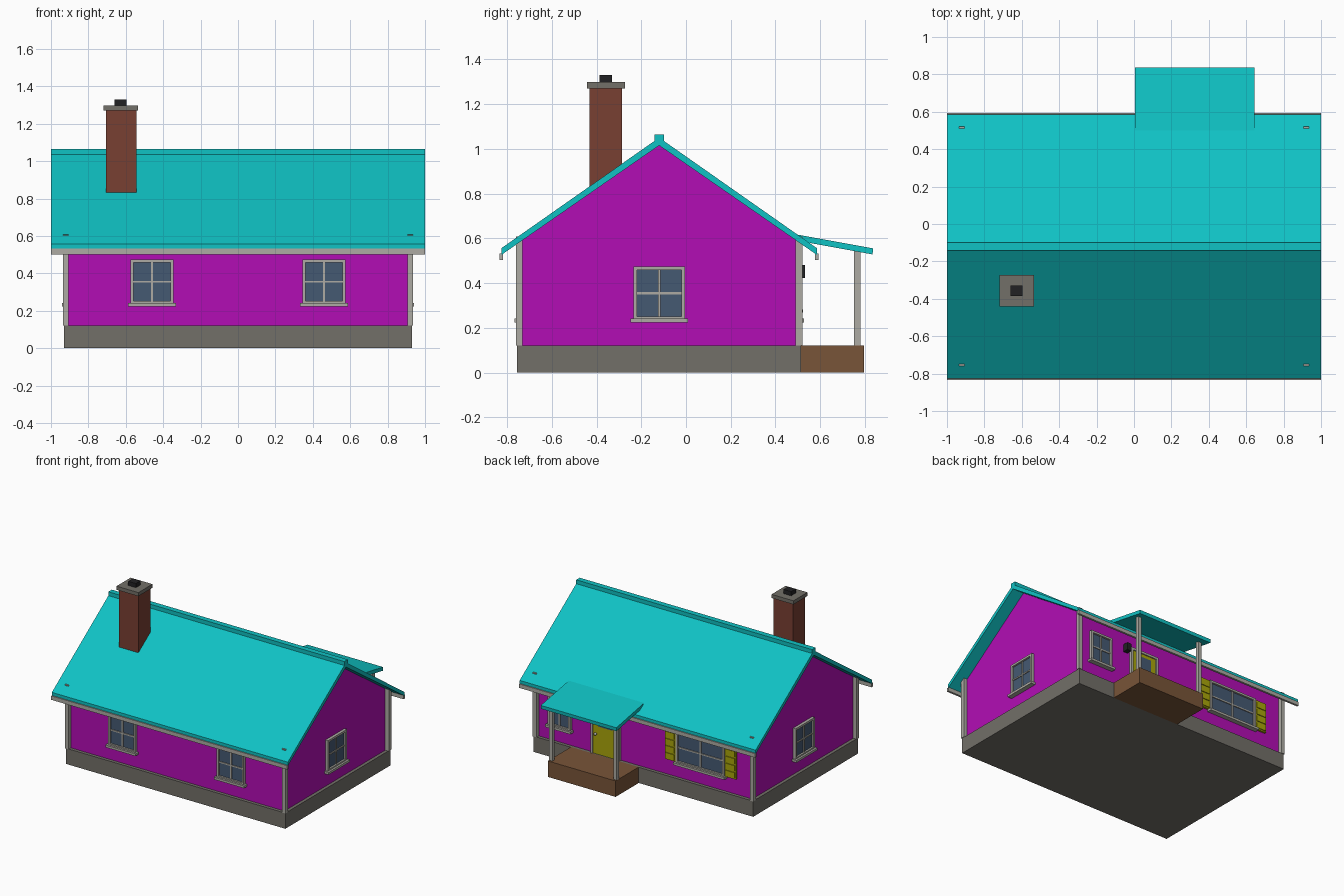
import bpy, bmesh, math
from mathutils import Matrix, Vector

if "Cube" in bpy.data.objects:
    bpy.data.objects.remove(bpy.data.objects["Cube"])


def mat(name, r, g, b):
    m = bpy.data.materials.new(name)
    m.diffuse_color = (r, g, b, 1)
    m.use_nodes = True
    m.node_tree.nodes["Principled BSDF"].inputs["Base Color"].default_value = m.diffuse_color
    return m


ROOF = mat("roof_teal", 0.005, 0.54, 0.55)
WALL = mat("wall_magenta", 0.45, 0.004, 0.46)
TRIM = mat("trim", 0.42, 0.41, 0.37)
STONE = mat("stone", 0.17, 0.16, 0.14)
BRICK = mat("brick", 0.19, 0.05, 0.032)
WOOD = mat("wood", 0.19, 0.09, 0.04)
GLASS = mat("glass", 0.06, 0.1, 0.17)
YELLOW = mat("yellow", 0.4, 0.38, 0.003)
BLACK = mat("black", 0.015, 0.015, 0.017)


def finish(bm, name, m):
    bmesh.ops.recalc_face_normals(bm, faces=bm.faces)
    me = bpy.data.meshes.new(name)
    bm.to_mesh(me)
    bm.free()
    me.materials.append(m)
    ob = bpy.data.objects.new(name, me)
    bpy.context.collection.objects.link(ob)
    return ob


def boxes(name, m, specs, xf=Matrix()):
    """One object from boxes given as (x0, x1, y0, y1, z0, z1)."""
    bm = bmesh.new()
    for x0, x1, y0, y1, z0, z1 in specs:
        c = Vector(((x0 + x1) / 2, (y0 + y1) / 2, (z0 + z1) / 2))
        bmesh.ops.create_cube(bm, size=1, matrix=xf @ Matrix.Translation(c)
                              @ Matrix.Diagonal((x1 - x0, y1 - y0, z1 - z0, 1)))
    return finish(bm, name, m)


def extrude_x(name, m, profile, x0, x1):
    """Extrude a (y, z) profile along x."""
    bm = bmesh.new()
    f = bm.faces.new([bm.verts.new((x0, y, z)) for y, z in profile])
    r = bmesh.ops.extrude_face_region(bm, geom=[f])
    bmesh.ops.translate(bm, vec=(x1 - x0, 0, 0),
                        verts=[v for v in r["geom"] if isinstance(v, bmesh.types.BMVert)])
    return finish(bm, name, m)


def ball(name, m, loc, r):
    bm = bmesh.new()
    bmesh.ops.create_uvsphere(bm, u_segments=12, v_segments=8, radius=r,
                              matrix=Matrix.Translation(loc))
    for f in bm.faces:
        f.smooth = True
    return finish(bm, name, m)


def window(name, loc, angle, w, z0=0.235, z1=0.475):
    """Window on a wall; local -y points outwards."""
    xf = Matrix.Translation((loc[0], loc[1], 0)) @ Matrix.Rotation(angle, 4, 'Z')
    h, t, zm = w / 2, 0.016, (z0 + z1) / 2
    boxes(name + "_glass", GLASS, [(-h + t, h - t, -0.008, 0.01, z0 + t, z1 - t)], xf)
    boxes(name + "_frame", TRIM, [
        (-h, -h + t, -0.022, 0.005, z0, z1), (h - t, h, -0.022, 0.005, z0, z1),
        (-h + t, h - t, -0.022, 0.005, z1 - t, z1), (-h + t, h - t, -0.022, 0.005, z0, z0 + t),
        (-0.005, 0.005, -0.015, 0, z0 + t, z1 - t),
        (-h + t, h - t, -0.0145, 0, zm - 0.005, zm + 0.005)], xf)
    boxes(name + "_sill", TRIM,
          [(-h - 0.013, h + 0.013, -0.037, 0.005, z0 - 0.012, z0 + 0.006)], xf)


# Body of the house
YC, FRONT, BACK, SIDE = -0.12, -0.73, 0.49, 0.905
boxes("foundation", STONE, [(-0.93, 0.93, -0.755, 0.515, 0, 0.12)])
boxes("walls", WALL, [(-SIDE, SIDE, FRONT, BACK, 0.12, 0.605)])
extrude_x("gable", WALL, [(FRONT, 0.605), (BACK, 0.605), (YC, 1.025)], -SIDE, SIDE)
boxes("corner_boards", TRIM,
      [(x, x + 0.03, y, y + 0.03, 0.12, 0.609)
       for x in (-0.935, 0.905) for y in (-0.76, 0.49)])

# Main roof, ridge cap and eave boards
for s, side in ((-1, "front"), (1, "back")):
    extrude_x(side + "_roof", ROOF,
              [(YC, 1.05), (YC + s * 0.705, 0.556), (YC + s * 0.705, 0.526), (YC, 1.015)], -1, 1)
    y = YC + s * 0.705
    boxes(side + "_eave_board", TRIM, [(-1, 1, y - 0.008, y + 0.008, 0.502, 0.532)])
boxes("ridge_cap", ROOF, [(-1, 1, YC - 0.021, YC + 0.021, 1.035, 1.065)])

# Chimney
boxes("chimney", BRICK, [(-0.705, -0.542, -0.432, -0.287, 0.75, 1.27)])
boxes("chimney_cap", STONE, [(-0.72, -0.535, -0.442, -0.272, 1.27, 1.298)])
boxes("chimney_flue", BLACK, [(-0.66, -0.595, -0.386, -0.33, 1.295, 1.33)])

# Windows
for x, n in ((-0.46, "left"), (0.46, "right")):
    window("front_window_" + n, (x, FRONT), 0, 0.23)
window("right_window", (SIDE, YC), math.pi / 2, 0.23)
window("left_window", (-SIDE, YC), -math.pi / 2, 0.23)
window("back_small_window", (0.72, BACK), math.pi, 0.19)
window("back_wide_window", (-0.475, BACK), math.pi, 0.41)

# Shutters with slats beside the wide window
for x, n in ((-0.73, "left"), (-0.22, "right")):
    boxes("shutter_" + n, YELLOW, [(x - 0.046, x + 0.046, BACK, 0.505, 0.24, 0.47)])
    boxes("shutter_slats_" + n, YELLOW,
          [(x - 0.038, x + 0.038, 0.5, 0.511, z, z + 0.042)
           for z in (0.25, 0.304, 0.358, 0.412)])

# Door with its surround, pane and knob
boxes("door", YELLOW, [(0.225, 0.435, BACK - 0.01, 0.503, 0.12, 0.457)])
boxes("door_frame", TRIM, [(0.207, 0.225, BACK - 0.01, 0.511, 0.12, 0.475),
                           (0.435, 0.453, BACK - 0.01, 0.511, 0.12, 0.475),
                           (0.225, 0.435, BACK - 0.01, 0.511, 0.457, 0.475)])
boxes("door_pane", GLASS, [(0.27, 0.39, 0.5, 0.507, 0.335, 0.43)])
ball("door_knob", TRIM, (0.41, 0.513, 0.275), 0.011)

# Wall lamp
boxes("wall_lamp", BLACK, [(0.472, 0.508, BACK, 0.533, 0.422, 0.48)])

# Porch
boxes("porch_deck", WOOD, [(0.04, 0.615, 0.515, 0.795, 0, 0.122)])
boxes("porch_posts", TRIM, [(x - 0.014, x + 0.014, 0.752, 0.78, 0.122, 0.548)
                            for x in (0.055, 0.6)])
extrude_x("porch_roof", ROOF,
          [(0.495, 0.617), (0.836, 0.555), (0.834, 0.528), (0.495, 0.59)], 0.005, 0.645)
